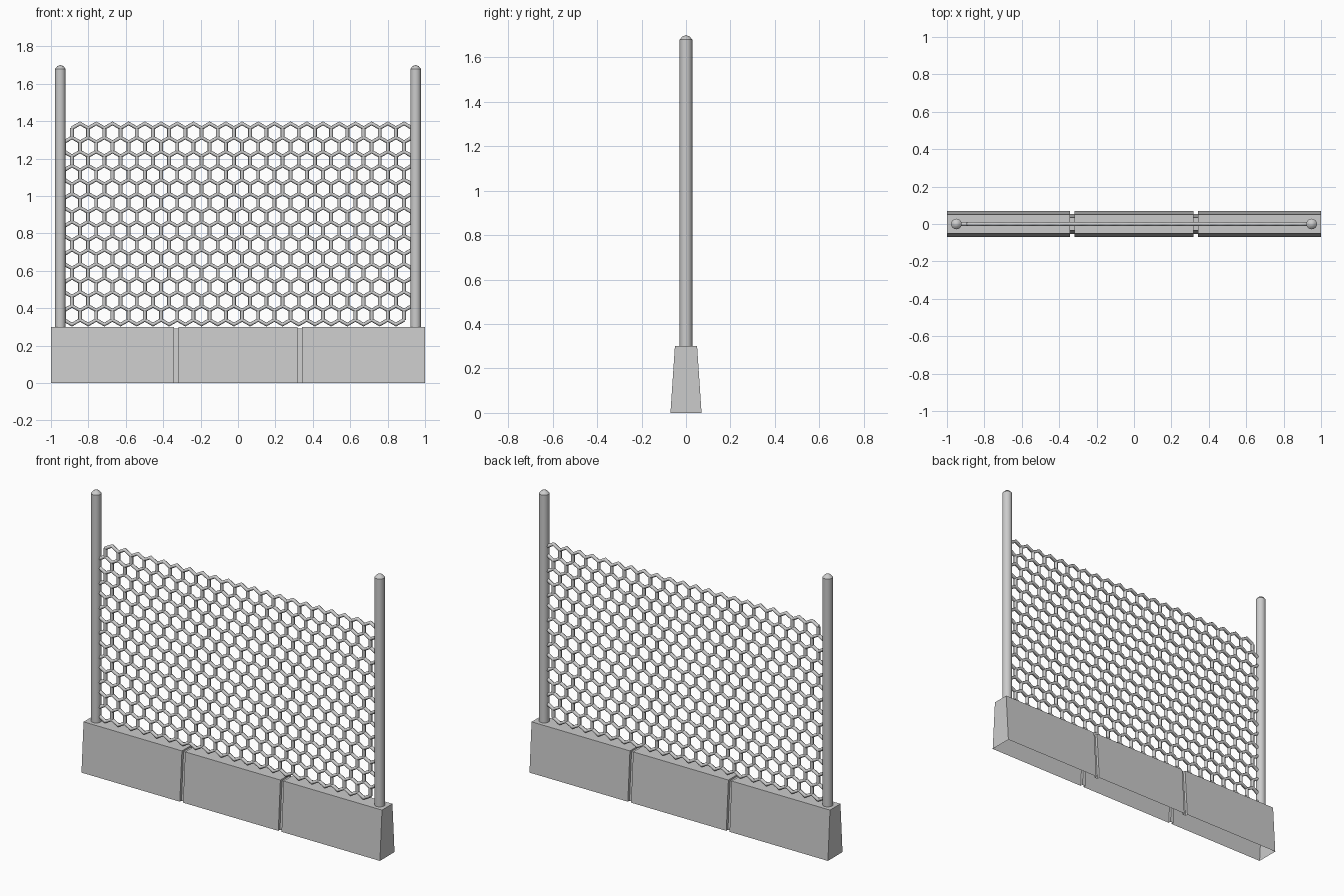
import bpy, bmesh, math

if "Cube" in bpy.data.objects:
    bpy.data.objects.remove(bpy.data.objects["Cube"])

def make_object(name, bm):
    bmesh.ops.recalc_face_normals(bm, faces=bm.faces)
    mesh = bpy.data.meshes.new(name)
    bm.to_mesh(mesh)
    bm.free()
    obj = bpy.data.objects.new(name, mesh)
    bpy.context.collection.objects.link(obj)
    return obj

# Tapered base: a shell open underneath, with two recessed joints
bm = bmesh.new()
block = [(-0.07, 0), (-0.05, 0.30), (0.05, 0.30), (0.07, 0)]
joint = [(-0.054, 0), (-0.034, 0.29), (0.034, 0.29), (0.054, 0)]
stations = [(-1, block)]
for x in (-0.33, 0.33):
    stations += [(x - 0.011, block), (x - 0.011, joint),
                 (x + 0.011, joint), (x + 0.011, block)]
stations.append((1, block))
rings = [[bm.verts.new((x, y, z)) for y, z in prof] for x, prof in stations]
for a, b in zip(rings, rings[1:]):
    for i in range(3):
        bm.faces.new((a[i], a[i + 1], b[i + 1], b[i]))
bm.faces.new(rings[0])
bm.faces.new(rings[-1])
make_object("base_wall", bm)

# Round posts with a low domed cap
def post(name, x):
    bm = bmesh.new()
    profile = [(0, 0.3), (0.0285, 0.3), (0.0285, 1.68), (0.016, 1.694), (0, 1.70)]
    vs = [bm.verts.new((x + r, 0, z)) for r, z in profile]
    es = [bm.edges.new(p) for p in zip(vs, vs[1:])]
    bmesh.ops.spin(bm, geom=vs + es, cent=(x, 0, 0), axis=(0, 0, 1),
                   angle=2 * math.pi, steps=16)
    bmesh.ops.remove_doubles(bm, verts=bm.verts, dist=0.0005)
    obj = make_object(name, bm)
    bpy.ops.object.select_all(action='DESELECT')
    obj.select_set(True)
    bpy.context.view_layer.objects.active = obj
    bpy.ops.object.shade_smooth_by_angle(angle=math.radians(30))

post("left_post", -0.95)
post("right_post", 0.95)

# Hexagonal wire mesh: horizontal zigzag wires joined by upright wires
R, COLS, ROWS = 0.05, 21, 14
W = R * math.sqrt(3)
Z0 = 0.85 - (ROWS - 1) * 0.75 * R
curve = bpy.data.curves.new("hex_mesh", 'CURVE')
curve.dimensions = '3D'
curve.fill_mode = 'FULL'
curve.bevel_depth = 0.0105
curve.bevel_resolution = 2
curve.use_fill_caps = True

def wire(points):
    s = curve.splines.new('POLY')
    s.points.add(len(points) - 1)
    for p, (x, z) in zip(s.points, points):
        p.co = (x, 0, z, 1)

def row_left(r):
    return -COLS * W / 2 + (W / 4 if r % 2 else -W / 4)

for k in range(ROWS + 1):
    mid = Z0 + (k - 0.5) * 1.5 * R
    start, count = row_left(0), 2 * COLS + 2
    first = 1 if k == ROWS else 0
    last = count - 1 if k == 0 else count
    wire([(start + j * W / 2, mid + R / 4 * (1 if (j + k) % 2 == 0 else -1))
          for j in range(first, last)])
for r in range(ROWS):
    zc = Z0 + r * 1.5 * R
    for i in range(COLS + 1):
        x = row_left(r) + i * W
        wire([(x, zc - R / 2), (x, zc + R / 2)])

hex_mesh = bpy.data.objects.new("hex_mesh", curve)
bpy.context.collection.objects.link(hex_mesh)
